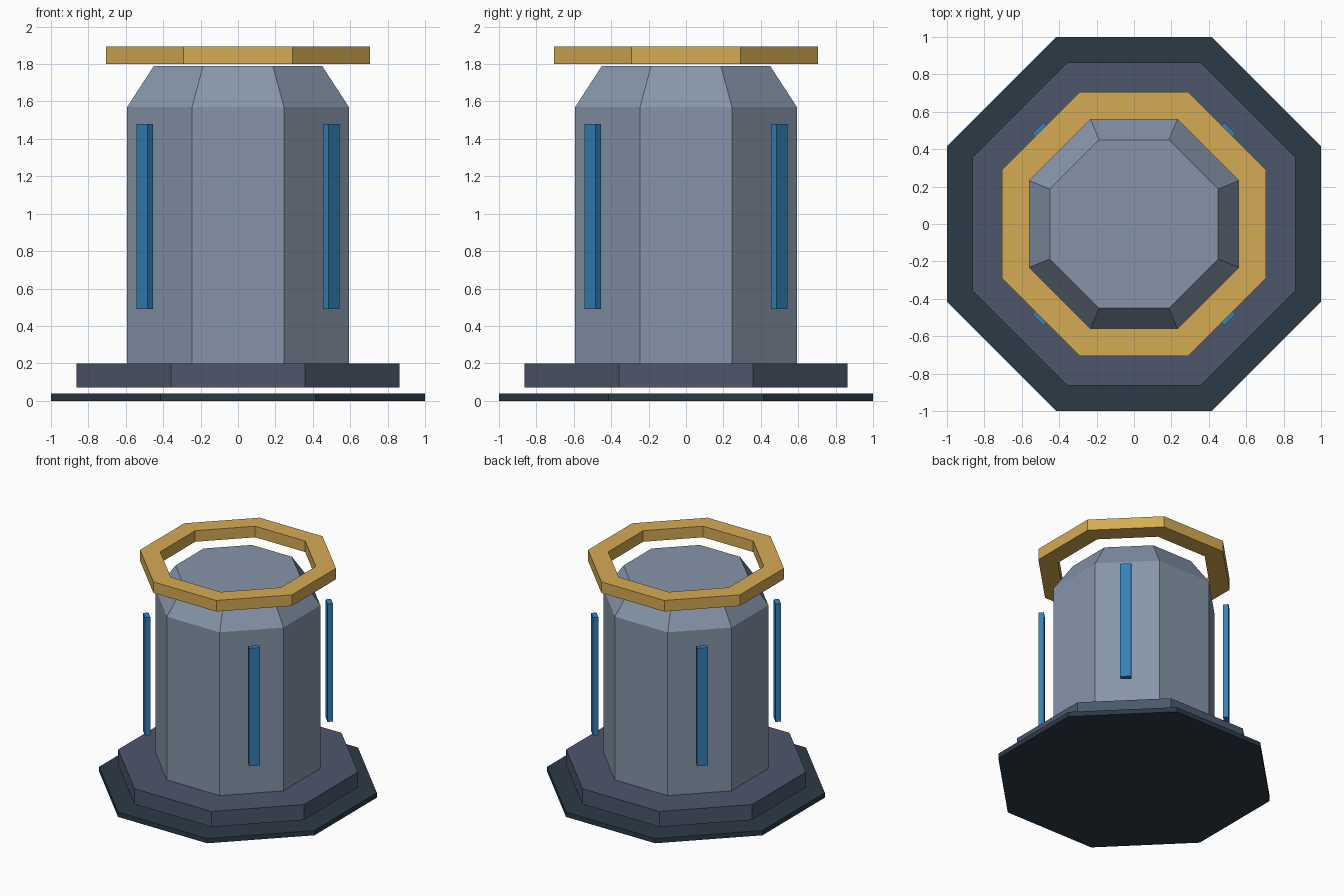
import bpy, bmesh
from math import pi, cos, sin, radians

if "Cube" in bpy.data.objects:
    bpy.data.objects.remove(bpy.data.objects["Cube"])


def material(name, r, g, b):
    m = bpy.data.materials.new(name)
    m.diffuse_color = [(c / 255) ** 2.2 for c in (r, g, b)] + [1]
    m.use_nodes = True
    m.node_tree.nodes["Principled BSDF"].inputs["Base Color"].default_value = m.diffuse_color
    return m


def finish(name, bm, mat):
    bmesh.ops.recalc_face_normals(bm, faces=bm.faces[:])
    me = bpy.data.meshes.new(name)
    bm.to_mesh(me)
    bm.free()
    me.materials.append(mat)
    ob = bpy.data.objects.new(name, me)
    bpy.context.collection.objects.link(ob)
    return ob


def octagon_lathe(name, profile, mat, closed=False):
    """Stack octagons from (flat-side distance, z) points; closed joins last to first."""
    bm = bmesh.new()
    rings = []
    for apothem, z in profile:
        r = apothem / cos(pi / 8)
        rings.append([bm.verts.new((r * cos(pi / 8 + k * pi / 4),
                                    r * sin(pi / 8 + k * pi / 4), z)) for k in range(8)])
    pairs = list(zip(rings, rings[1:]))
    if closed:
        pairs.append((rings[-1], rings[0]))
    else:
        bm.faces.new(rings[0])
        bm.faces.new(rings[-1])
    for a, b in pairs:
        for k in range(8):
            n = (k + 1) % 8
            bm.faces.new((a[k], a[n], b[n], b[k]))
    return finish(name, bm, mat)


dark = material("dark_base", 47, 60, 72)
slate = material("slate", 77, 87, 107)
steel = material("steel", 133, 148, 168)
gold = material("gold", 212, 170, 84)
blue = material("blue", 56, 128, 182)

# Stepped base
octagon_lathe("base_plate", [(1.0, 0), (1.0, 0.04)], dark)
octagon_lathe("plinth", [(0.863, 0.07), (0.863, 0.20)], slate)

# Column with tapered shoulder
octagon_lathe("column", [(0.593, 0.20), (0.593, 1.57), (0.45, 1.79)], steel)

# Floating ring
octagon_lathe("top_ring", [(0.705, 1.80), (0.705, 1.893), (0.56, 1.893), (0.56, 1.80)],
              gold, closed=True)

# Light strips on the four diagonals
for i in range(4):
    a = radians(45 + 90 * i)
    bm = bmesh.new()
    bmesh.ops.create_cube(bm, size=1)
    bmesh.ops.scale(bm, vec=(0.042, 0.085, 0.99), verts=bm.verts[:])
    strip = finish(f"light_strip_{i + 1}", bm, blue)
    strip.location = (0.705 * cos(a), 0.705 * sin(a), 0.985)
    strip.rotation_euler.z = a
